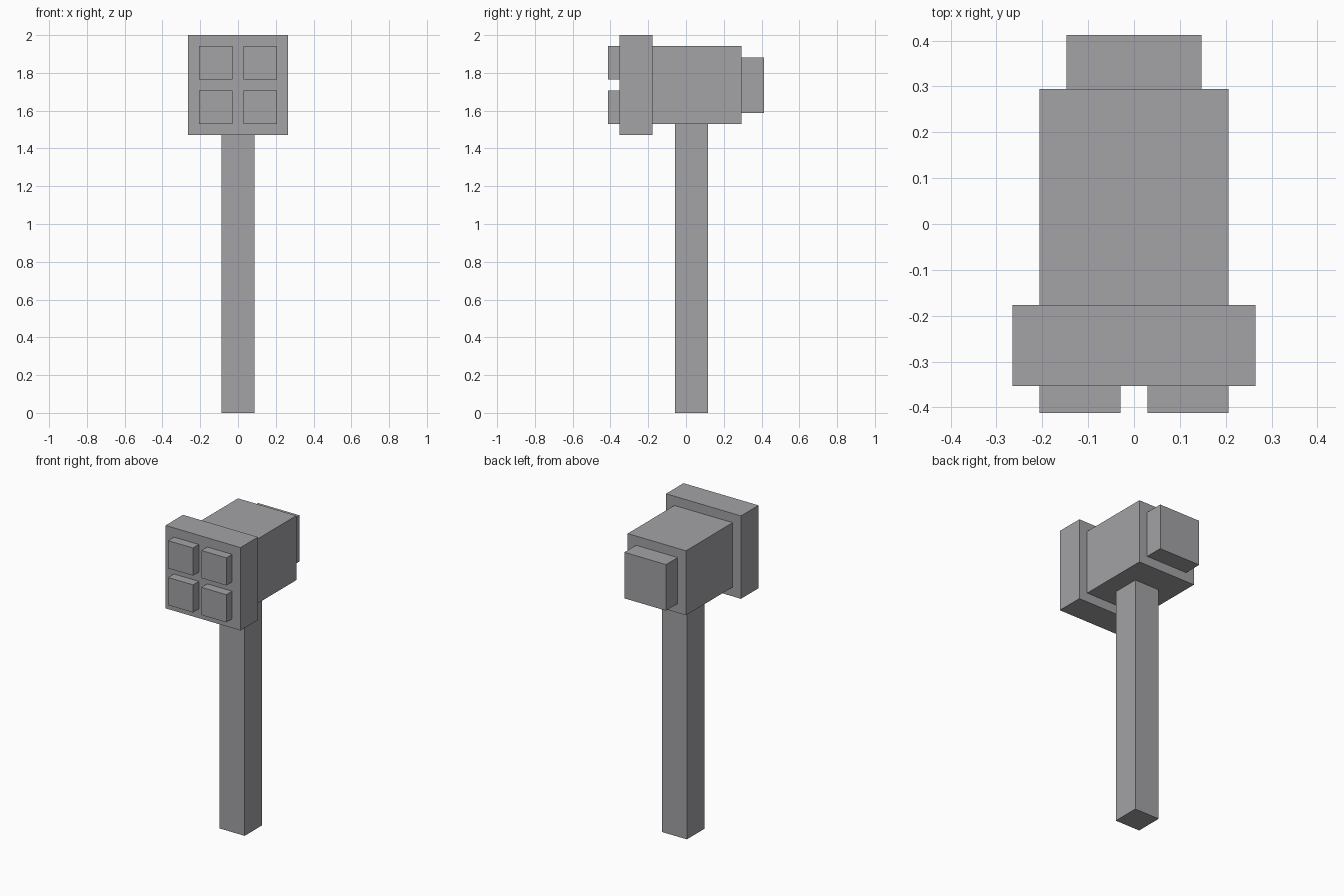
import bpy
import bmesh
from mathutils import Vector

cube = bpy.data.objects.get("Cube")
if cube:
    bpy.data.objects.remove(cube, do_unlink=True)

U = 2 / 34  # grid unit: the hammer is 34 units tall

grey = bpy.data.materials.new("stone_grey")
colour = (0.366, 0.361, 0.376, 1)
grey.use_nodes = True
grey.diffuse_color = colour
grey.node_tree.nodes["Principled BSDF"].inputs["Base Color"].default_value = colour


def box(name, low, high):
    """Flat-shaded box between two corners given in grid units."""
    low, high = Vector(low) * U, Vector(high) * U
    size, centre = high - low, (low + high) / 2
    bm = bmesh.new()
    bmesh.ops.create_cube(bm, size=1)
    bmesh.ops.scale(bm, vec=size, verts=bm.verts)
    mesh = bpy.data.meshes.new(name)
    bm.to_mesh(mesh)
    bm.free()
    mesh.materials.append(grey)
    obj = bpy.data.objects.new(name, mesh)
    obj.location = centre
    bpy.context.collection.objects.link(obj)
    return obj


# Handle and stepped head
box("handle", (-1.5, -1, 0), (1.5, 2, 26))
box("head_block", (-3.5, -3, 26), (3.5, 5, 33))
box("striking_plate", (-4.5, -6, 25), (4.5, -3, 34))
box("rear_cap", (-2.5, 5, 27), (2.5, 7, 32))

# Four square studs on the striking face
for side, x in (("right", -3.5), ("left", 0.5)):
    for level, z in (("lower", 26), ("upper", 30)):
        box(f"{level}_{side}_stud", (x, -7, z), (x + 3, -6, z + 3))
